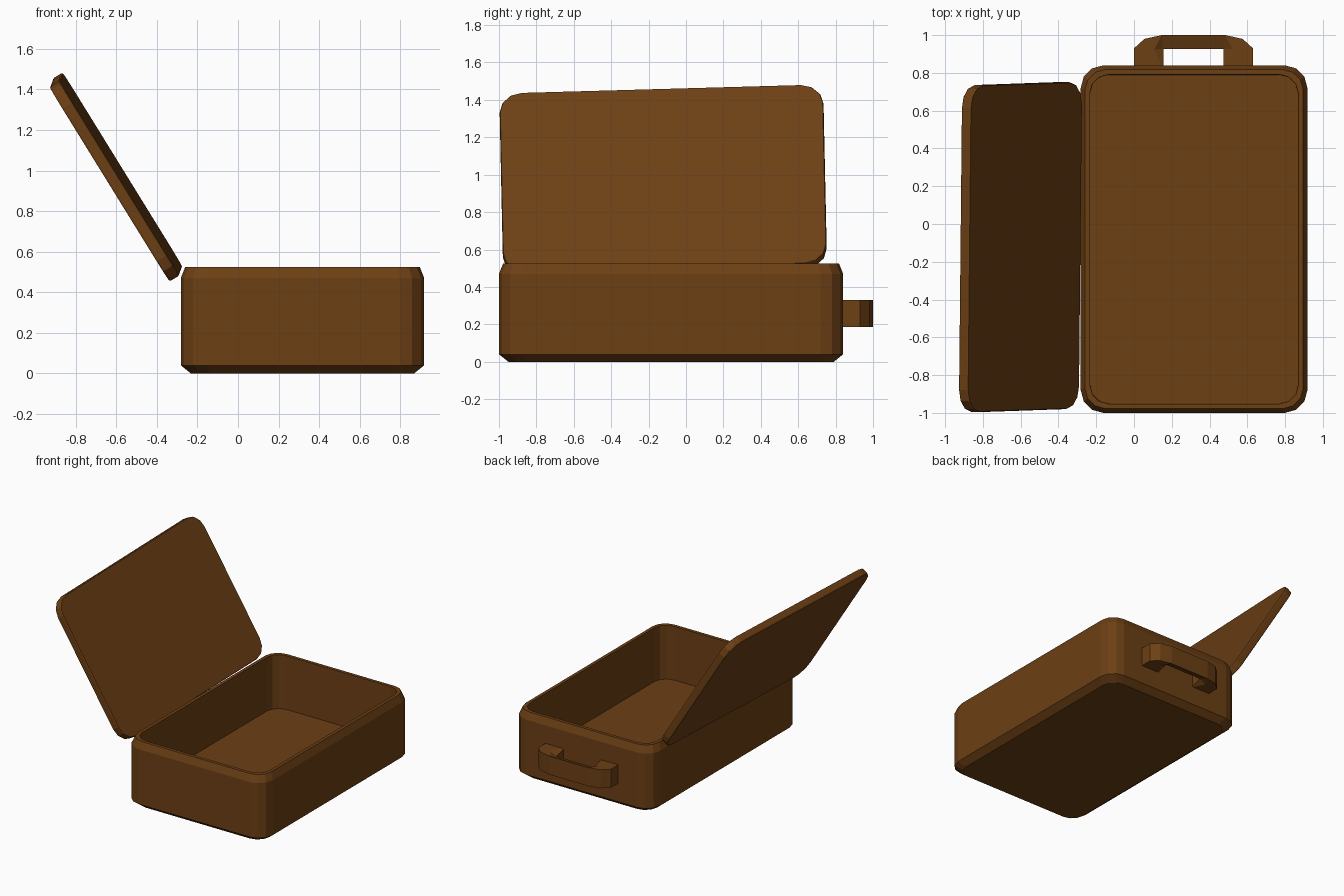
import bpy, bmesh, math
from mathutils import Vector, Matrix

if "Cube" in bpy.data.objects:
    bpy.data.objects.remove(bpy.data.objects["Cube"])

leather = bpy.data.materials.new("brown_leather")
leather.diffuse_color = (0.15, 0.05, 0.007, 1)
leather.use_nodes = True
leather.node_tree.nodes["Principled BSDF"].inputs["Base Color"].default_value = leather.diffuse_color


def finish(name, bm, matrix=None):
    bmesh.ops.recalc_face_normals(bm, faces=bm.faces)
    mesh = bpy.data.meshes.new(name)
    bm.to_mesh(mesh)
    bm.free()
    obj = bpy.data.objects.new(name, mesh)
    obj.data.materials.append(leather)
    bpy.context.collection.objects.link(obj)
    if matrix:
        obj.matrix_world = matrix
    return obj


def rounded_ring(bm, hx, hy, r, z, segs=3):
    ring = []
    for q, (sx, sy) in enumerate([(1, 1), (-1, 1), (-1, -1), (1, -1)]):
        for i in range(segs + 1):
            a = math.pi / 2 * (q + i / segs)
            ring.append(bm.verts.new((sx * (hx - r) + r * math.cos(a),
                                      sy * (hy - r) + r * math.sin(a), z)))
    return ring


def loft(bm, rings):
    for a, b in zip(rings, rings[1:]):
        n = len(a)
        for i in range(n):
            j = (i + 1) % n
            bm.faces.new((a[i], a[j], b[j], b[i]))
    bm.faces.new(rings[0])
    bm.faces.new(rings[-1])


# case body: chamfered base, tapered rim, hollow inside
bm = bmesh.new()
profile = [(0.05, 0.10, 0.0), (0.0, 0.12, 0.04), (0.0, 0.12, 0.47),
           (0.022, 0.11, 0.525), (0.048, 0.10, 0.525), (0.05, 0.10, 0.105)]
loft(bm, [rounded_ring(bm, 0.60 - d, 0.92 - d, r, z) for d, r, z in profile])
finish("case_body", bm, Matrix.Translation((0.318, -0.08, 0)))

# open lid: thin rounded slab leaning outwards, slightly askew
y_axis = Vector((0.01, 1, 0.028)).normalized()
slope = Vector((-0.525, 0, 0.851))
slope = (slope - y_axis * slope.dot(y_axis)).normalized()
normal = y_axis.cross(slope)
place = Matrix((slope, y_axis, -normal)).transposed().to_4x4()
place.translation = (-0.601, -0.122, 0.968)
bm = bmesh.new()
loft(bm, [rounded_ring(bm, 0.563 - d, 0.866 - d, 0.12 - d, z)
          for d, z in [(0.004, -0.028), (0, -0.02), (0, 0.02), (0.004, 0.028)]])
finish("lid", bm, place)

# carry handle: faceted arch, dished towards the grip opening
# each point is x from the handle centre, y, half height
pts = [(0.315, 0.82, 0.0725), (0.315, 0.93, 0.0725), (0.26, 0.98, 0.0725),
       (0.168, 1.0, 0.0725), (0.208, 0.925, 0.0725), (0.16, 0.82, 0.0725),
       (0.16, 0.926, 0.045)]
patches = [(0, 1, 2, 3, 4, 5), (5, 4, 6), (4, 3, 6)]
bm = bmesh.new()
grid = {(m, s): [bm.verts.new((m * x, y, s * h)) for x, y, h in pts]
        for m in (1, -1) for s in (1, -1)}
for side in grid.values():
    for p in patches:
        bm.faces.new([side[i] for i in p])
for s in (1, -1):
    a, b = grid[1, s], grid[-1, s]
    bm.faces.new((a[3], b[3], b[6], a[6]))
for m in (1, -1):
    t, u = grid[m, 1], grid[m, -1]
    for i, j in [(0, 1), (1, 2), (2, 3), (5, 6), (0, 5)]:
        bm.faces.new((t[i], t[j], u[j], u[i]))
for i in (3, 6):
    bm.faces.new((grid[1, 1][i], grid[-1, 1][i], grid[-1, -1][i], grid[1, -1][i]))
finish("handle", bm, Matrix.Translation((0.315, 0, 0.257)))
